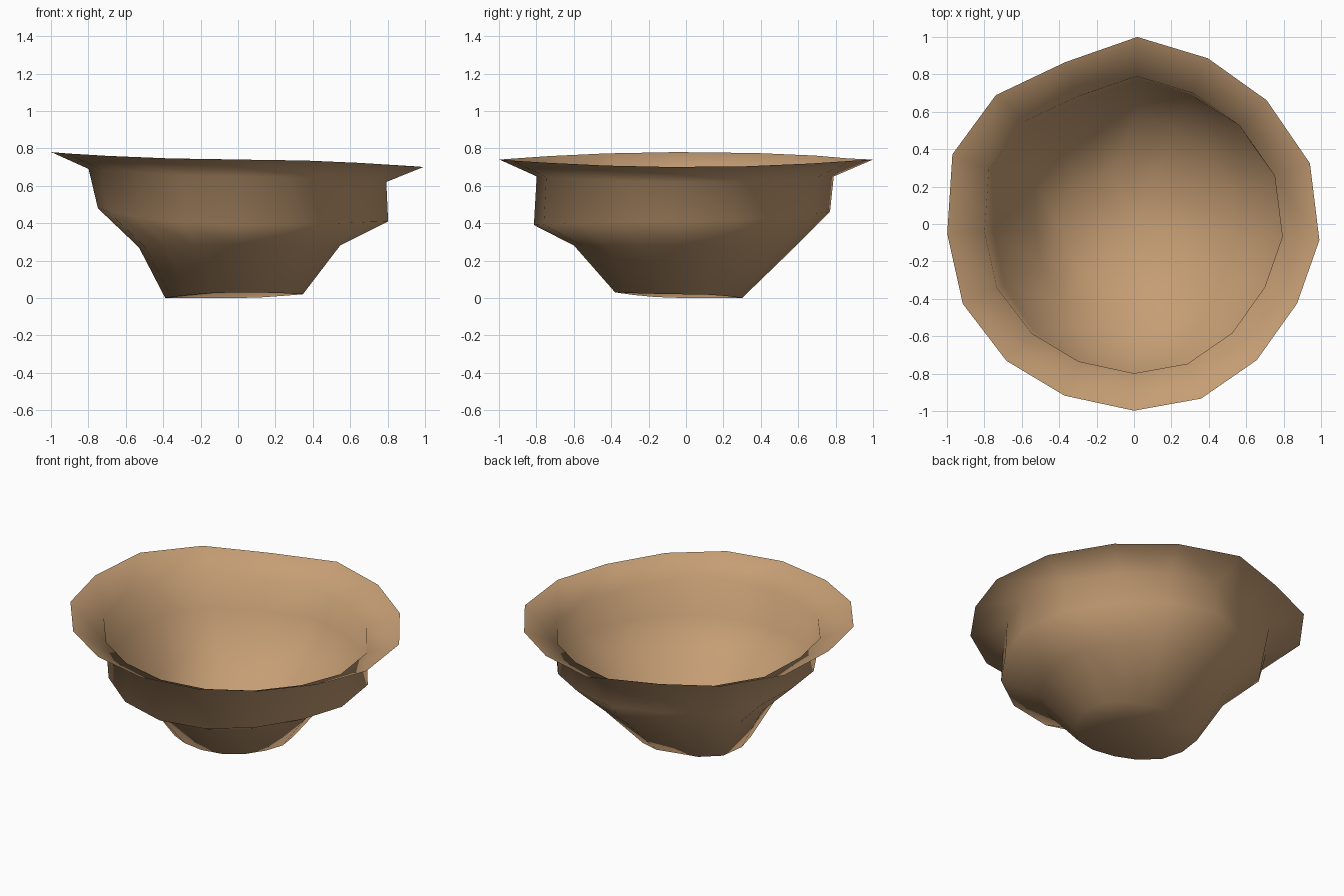
import bpy
import bmesh
from math import cos, sin, radians

cube = bpy.data.objects.get("Cube")
if cube:
    bpy.data.objects.remove(cube)

# Single earthen colour
tan = bpy.data.materials.new("warm tan")
tan.use_nodes = True
colour = (0.56, 0.34, 0.175, 1)
tan.diffuse_color = colour
tan.node_tree.nodes["Principled BSDF"].inputs["Base Color"].default_value = colour

# Uneven sixteen-sided outline shared by all rings: angle and radius
ANGLES = [-5, 19, 43, 66, 89, 113, 137, 159, 183, 205, 227, 248, 270, 291, 312, 334]
WOBBLE = [0.995, 0.995, 0.97, 0.97, 1, 0.94, 1.01, 1.04, 1, 1.01, 1, 0.99, 0.998, 1, 0.98, 0.97]

# Profile rings as (radius, height) towards the +x, back, -x and front sides
RINGS = [
    ((1, 0.71), (1, 0.75), (1, 0.79), (1, 0.75)),              # rim
    ((0.80, 0.63), (0.79, 0.66), (0.80, 0.70), (0.80, 0.66)),  # neck
    ((0.81, 0.42), (0.77, 0.47), (0.75, 0.49), (0.815, 0.40)), # shoulder
    ((0.55, 0.29), (0.58, 0.28), (0.53, 0.28), (0.60, 0.29)),  # waist
    ((0.35, 0.03), (0.30, 0.01), (0.39, 0.01), (0.38, 0.04)),  # foot
]


def ring_point(sides, angle, wobble):
    """Blend the profiles of the two nearest sides."""
    c, s = cos(radians(angle)), sin(radians(angle))
    a = sides[0] if c > 0 else sides[2]
    b = sides[1] if s > 0 else sides[3]
    r, z = (p * c * c + q * s * s for p, q in zip(a, b))
    return r * wobble * c, r * wobble * s, z


bm = bmesh.new()
loops = [[bm.verts.new(ring_point(sides, a, w)) for a, w in zip(ANGLES, WOBBLE)]
         for sides in RINGS]
count = len(ANGLES)

# Walls between neighbouring rings, facing the inside of the bowl
for upper, lower in zip(loops, loops[1:]):
    for i in range(count):
        j = (i + 1) % count
        bm.faces.new((upper[i], upper[j], lower[j], lower[i]))

# Slightly raised floor
centre = bm.verts.new((0, -0.02, 0.05))
for i in range(count):
    bm.faces.new((loops[-1][i], loops[-1][(i + 1) % count], centre))

# Rest the lowest point on the ground
lowest = min(v.co.z for v in bm.verts)
for v in bm.verts:
    v.co.z -= lowest
for f in bm.faces:
    f.smooth = True

mesh = bpy.data.meshes.new("bowl")
bm.to_mesh(mesh)
bm.free()
mesh.materials.append(tan)
bowl = bpy.data.objects.new("bowl", mesh)
bpy.context.collection.objects.link(bowl)
